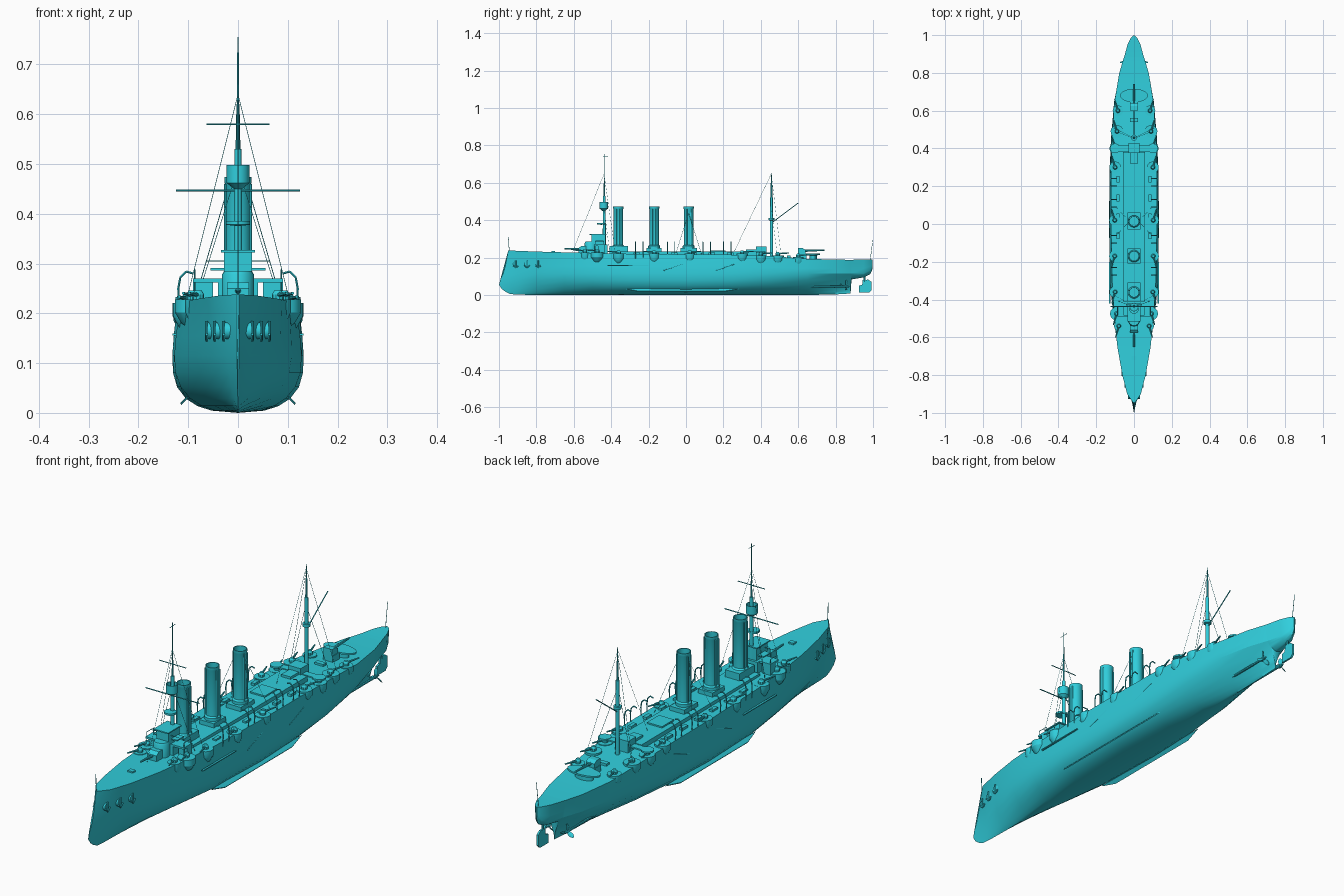
import bpy, bmesh, math
from mathutils import Vector, Matrix

MAT = bpy.data.materials.new("teal_paint")
MAT.diffuse_color = (0.03, 0.62, 0.72, 1)


def finish(bm, name):
    bmesh.ops.remove_doubles(bm, verts=bm.verts, dist=1e-5)
    bmesh.ops.recalc_face_normals(bm, faces=bm.faces)
    me = bpy.data.meshes.new(name)
    bm.to_mesh(me)
    bm.free()
    me.materials.append(MAT)
    ob = bpy.data.objects.new(name, me)
    bpy.context.collection.objects.link(ob)
    return ob


def rod(bm, p, q, r1, r2=None, n=8):
    p, q = Vector(p), Vector(q)
    rot = Vector((0, 0, 1)).rotation_difference(q - p).to_matrix().to_4x4()
    bmesh.ops.create_cone(bm, cap_ends=True, segments=n, radius1=r1, radius2=r1 if r2 is None else r2,
                          depth=(q - p).length, matrix=Matrix.Translation((p + q) / 2) @ rot)


def path(bm, pts, r, n=6):
    for a, b in zip(pts, pts[1:]):
        rod(bm, a, b, r, n=n)


def box(bm, x0, x1, y0, y1, z0, z1):
    m = Matrix.Translation(((x0 + x1) / 2, (y0 + y1) / 2, (z0 + z1) / 2)) @ Matrix.Diagonal((x1 - x0, y1 - y0, z1 - z0, 1))
    bmesh.ops.create_cube(bm, size=1, matrix=m)


def lathe(bm, x, y, profile, n=20, sx=1, sy=1):
    rings = [[bm.verts.new((x + sx * r * math.cos(2 * math.pi * i / n), y + sy * r * math.sin(2 * math.pi * i / n), z))
              for i in range(n)] for r, z in profile]
    for a, b in zip(rings, rings[1:]):
        for i in range(n):
            bm.faces.new((a[i], a[(i + 1) % n], b[(i + 1) % n], b[i]))


def slab(bm, outline, x0, x1):
    # extrude a (y, z) outline across x
    a = [bm.verts.new((x0, y, z)) for y, z in outline]
    b = [bm.verts.new((x1, y, z)) for y, z in outline]
    bm.faces.new(a)
    bm.faces.new(b[::-1])
    for i in range(len(a)):
        j = (i + 1) % len(a)
        bm.faces.new((a[i], a[j], b[j], b[i]))


# Hull: stations of y, keel z, deck z, deck half-breadth, waterline half-breadth, section shape n, m
STATIONS = [
    (-.95, .005, .238, .002, .002, 1, 1), (-.9, .002, .236, .036, .022, 1.2, .8),
    (-.8, 0, .232, .062, .052, 1.3, .8), (-.65, 0, .228, .088, .085, 1.6, .65),
    (-.5, 0, .224, .103, .108, 2, .55), (-.3, 0, .220, .116, .128, 2.6, .45),
    (0, 0, .217, .122, .132, 3, .42), (.25, 0, .215, .121, .13, 2.6, .47),
    (.45, 0, .208, .117, .122, 2, .6), (.65, 0, .193, .103, .105, 1.5, .95),
    (.8, .003, .189, .078, .074, 1.2, 1.6), (.88, .008, .188, .054, .047, 1.1, 2.4),
    (.885, .083, .188, .052, .045, 1.3, .7), (.95, .094, .19, .034, .028, 1.3, .7),
    (.985, .112, .191, .017, .014, 1.3, .7), (.998, .14, .191, .003, .003, 1, 1)]
STEM = [(0, -.93), (.025, -.98), (.055, -1), (.085, -.992), (.13, -.97), (.24, -.95)]


def stem_y(z):
    for (z0, y0), (z1, y1) in zip(STEM, STEM[1:]):
        if z <= z1:
            return y0 + (y1 - y0) * (z - z0) / (z1 - z0)
    return STEM[-1][1]


bm = bmesh.new()
rings = []
for k, (y, zk, zd, bd, bw, n, m) in enumerate(STATIONS):
    zw = max(.115, zk + .02)
    sec = [(bw * (1 - (1 - s) ** n) ** m, zk + (zw - zk) * s) for s in (0, .04, .12, .25, .45, .7, 1)]
    sec += [(bw + (bd - bw) * t ** 1.3, zw + (zd - zw) * t) for t in (.35, .7, 1)]
    half = [(b, stem_y(z) if k == 0 else y, z) for b, z in sec]
    rings.append([bm.verts.new((-b, yy, z)) for b, yy, z in half[::-1]] + [bm.verts.new(p) for p in half])
for a, b in zip(rings, rings[1:]):
    for i in range(len(a)):
        j = (i + 1) % len(a)
        bm.faces.new((a[i], a[j], b[j], b[i]))
bm.faces.new(rings[0])
bm.faces.new(rings[-1])
finish(bm, "hull")

# Rudder and its stock
bm = bmesh.new()
slab(bm, [(.925, .012), (.98, .012), (.992, .025), (.992, .07), (.975, .082), (.945, .08), (.942, .055), (.925, .05)], -.004, .004)
rod(bm, (0, .955, .07), (0, .955, .11), .005)
finish(bm, "rudder")

# Bilge keels, shafts and propellers
bm = bmesh.new()
props = bmesh.new()
for s in (-1, 1):
    for a, b in (((-.32, .1), (.28, .1)),):
        v = [bm.verts.new(p) for p in ((s * .1, -.32, .03), (s * .114, -.25, .016), (s * .114, .2, .016), (s * .1, .28, .03))]
        w = [bm.verts.new(p.co + Vector((s * .002, 0, .004))) for p in v]
        bm.faces.new(v)
        bm.faces.new(w[::-1])
        for i in range(4):
            bm.faces.new((v[i], v[(i + 1) % 4], w[(i + 1) % 4], w[i]))
    rod(props, (s * .045, .62, .045), (s * .045, .86, .045), .005)
    rod(props, (s * .045, .85, .045), (s * .045, .875, .045), .008, .003)
    rod(props, (s * .045, .835, .045), (0, .82, .07), .003)
    for i in range(3):
        m = (Matrix.Translation((s * .045, .857, .045)) @ Matrix.Rotation(i * 2 * math.pi / 3, 4, 'Y')
             @ Matrix.Translation((0, 0, .018)) @ Matrix.Rotation(s * .6, 4, 'Z') @ Matrix.Diagonal((.009, .0015, .017, 1)))
        bmesh.ops.create_icosphere(props, subdivisions=2, radius=1, matrix=m)
finish(bm, "bilge_keels")
finish(props, "propellers")

# Side sponsons with guns
bm = bmesh.new()
guns = bmesh.new()
for y, x, r in ((-.54, .08, .026), (-.475, .092, .035), (-.36, .1, .031), (-.17, .102, .03), (.02, .102, .03),
                (.3, .1, .031), (.4, .098, .032), (.49, .09, .034), (.6, .085, .028)):
    top = .224 if y < -.4 else .217 if y < .35 else .208 if y < .55 else .199
    d = -1 if y < 0 else 1
    for s in (-1, 1):
        lathe(bm, s * x, y, [(0, top - .06), (r * .6, top - .045), (r, top - .022), (r, top + .004), (0, top + .004)], 14)
        lathe(guns, s * x, y, [(.012, top), (.012, top + .014), (.007, top + .022), (0, top + .022)], 10)
        rod(guns, (s * x, y, top + .013), (s * (x + .018), y + d * .06, top + .016), .0045, .0028)
finish(bm, "sponsons")
finish(guns, "side_guns")

# Deckhouses, casings, hatches and bulwarks
bm = bmesh.new()
box(bm, -.058, .058, -.41, .38, .2, .232)
box(bm, -.034, .034, -.41, -.31, .22, .262)
box(bm, -.034, .034, -.21, -.13, .22, .25)
box(bm, -.034, .034, -.03, .06, .22, .25)
box(bm, -.035, .035, .13, .21, .23, .238)
box(bm, -.022, .022, .32, .38, .23, .242)
box(bm, -.02, .02, .54, .56, .18, .21)
box(bm, -.012, .012, -.72, -.7, .22, .236)
for s in (-1, 1):
    for i in range(6):
        y = -.28 + i * .1
        box(bm, s * .085 - .008, s * .085 + .008, y, y + .035, .21, .226)
finish(bm, "deckhouses")

# Fore bridge and conning tower
bm = bmesh.new()
lathe(bm, 0, -.51, [(.032, .21), (.032, .278), (.028, .285), (0, .285)], 16)
box(bm, -.04, .04, -.49, -.42, .21, .27)
box(bm, -.09, .09, -.49, -.435, .262, .27)
box(bm, -.028, .028, -.505, -.43, .27, .322)
box(bm, -.034, .034, -.515, -.425, .322, .327)
box(bm, -.055, .055, -.485, -.44, .286, .291)
for s in (-1, 1):
    box(bm, s * .07 - .02, s * .07 + .02, -.47, -.435, .22, .262)
    for y in (-.485, -.44):
        rod(bm, (s * .087, y, .22), (s * .087, y, .288), .0012)
    rod(bm, (s * .087, -.485, .288), (s * .087, -.44, .288), .0012)
rod(bm, (-.063, -.487, .305), (.063, -.487, .305), .0012)
finish(bm, "fore_bridge")

# Aft bridge
bm = bmesh.new()
box(bm, -.12, .12, .385, .415, .226, .232)
box(bm, -.03, .03, .375, .43, .2, .258)
for s in (-1, 1):
    lathe(bm, s * .1, .4, [(0, .226), (.026, .226), (.026, .233), (0, .233)], 14)
finish(bm, "aft_bridge")

# Main guns fore and aft
bm = bmesh.new()
slab(bm, [(-.575, .222), (-.535, .222), (-.535, .262), (-.56, .262), (-.575, .25)], -.022, .022)
rod(bm, (0, -.57, .245), (0, -.65, .248), .006, .004)
lathe(bm, 0, .68, [(.02, .18), (.02, .212), (.036, .215), (.036, .222), (0, .222)], 28, 2.05, 1)
box(bm, -.022, .022, .6, .645, .18, .222)
slab(bm, [(.6, .22), (.64, .22), (.64, .24), (.625, .25), (.6, .25)], -.02, .02)
rod(bm, (0, .63, .236), (0, .74, .24), .006, .004)
finish(bm, "main_guns")

# Three funnels, open at the top
for name, y in (("funnel_front", -.362), ("funnel_middle", -.17), ("funnel_rear", .014)):
    bm = bmesh.new()
    lathe(bm, 0, y, [(.032, .215), (.032, .262), (.026, .268), (.026, .46), (.0275, .463), (.0275, .474),
                     (.024, .474), (.024, .44), (0, .44)], 24)
    for s in (-1, 1):
        for d in (-.01, .01):
            rod(bm, (s * .026, y + d, .24), (s * .026, y + d, .46), .003, n=6)
    finish(bm, name)

# Foremast with fighting top and yards
bm = bmesh.new()
Y = -.437
rod(bm, (0, Y, .21), (0, Y, .53), .009, .007, 12)
rod(bm, (0, Y, .52), (0, Y, .755), .0035, .0012)
lathe(bm, 0, Y - .003, [(.008, .45), (.023, .462), (.023, .498), (.02, .498), (.02, .47), (0, .47)], 16)
lathe(bm, 0, Y - .015, [(0, .375), (.024, .378), (.024, .386), (0, .386)], 16)
rod(bm, (-.125, Y, .447), (.125, Y, .447), .0022)
rod(bm, (-.063, Y, .58), (.063, Y, .58), .0018)
rod(bm, (0, Y - .02, .74), (0, Y + .02, .742), .001)
finish(bm, "foremast")

# Mainmast with gaff
bm = bmesh.new()
Y = .457
rod(bm, (0, Y, .19), (0, Y, .52), .009, .007, 12)
rod(bm, (0, Y, .5), (0, Y, .6), .005, .004)
rod(bm, (0, Y, .6), (0, Y, .66), .0025, .001)
lathe(bm, 0, Y, [(0, .395), (.016, .4), (.016, .412), (0, .412)], 14)
rod(bm, (0, Y, .385), (0, .6, .492), .0022)
finish(bm, "mainmast")

# Rigging and flagstaffs
bm = bmesh.new()
for y, dirs in ((-.437, (-.17, .06)), (.457, (-.2, .05))):
    for s in (-1, 1):
        rod(bm, (0, y, .64), (s * .105, y + dirs[1], .22), .0007, n=4)
        rod(bm, (s * .01, y, .46), (s * .085, y + .03, .22), .0008, n=4)
    rod(bm, (0, y, .65), (0, y + dirs[0], .23), .0007, n=4)
for s in (-1, 1):
    for d in (-.07, .07):
        rod(bm, (s * .024, .014, .44), (s * .09, .014 + d, .215), .0008, n=4)
finish(bm, "rigging")
bm = bmesh.new()
rod(bm, (0, -.945, .235), (0, -.95, .31), .0015)
rod(bm, (0, .985, .188), (0, .999, .295), .0013, .001)
finish(bm, "flagstaffs")

# Curved boat davits and side rails
bm = bmesh.new()
for s in (-1, 1):
    for y in (-.27, -.23, -.1, -.06, .09, .13, .2, .24):
        path(bm, [(s * .118, y, .19), (s * .12, y, .25), (s * .116, y, .272), (s * .104, y, .284), (s * .09, y, .28)], .0025)
    box(bm, s * .128 - .004, s * .128 + .004, -.42, -.2, .155, .159)
    for y in (-.12, .16):
        rod(bm, (s * .129, y, .13), (s * .126, y + .1, .165), .002)
finish(bm, "davits_and_booms")

# Bow anchors in hawse rings
bm = bmesh.new()
for s in (-1, 1):
    for y, x in ((-.91, .023), (-.85, .041), (-.79, .057)):
        rod(bm, (s * (x - .008), y, .165), (s * (x + .004), y, .165), .017, n=14)
        rod(bm, (s * (x + .006), y, .185), (s * (x + .006), y, .145), .003)
        path(bm, [(s * (x + .006), y - .014, .158), (s * (x + .006), y, .145), (s * (x + .006), y + .014, .158)], .003)
finish(bm, "anchors")

# Smooth the rounded surfaces, keep hard edges
for ob in bpy.context.scene.objects:
    ob.select_set(True)
    bpy.context.view_layer.objects.active = ob
bpy.ops.object.shade_smooth_by_angle(angle=math.radians(30))
